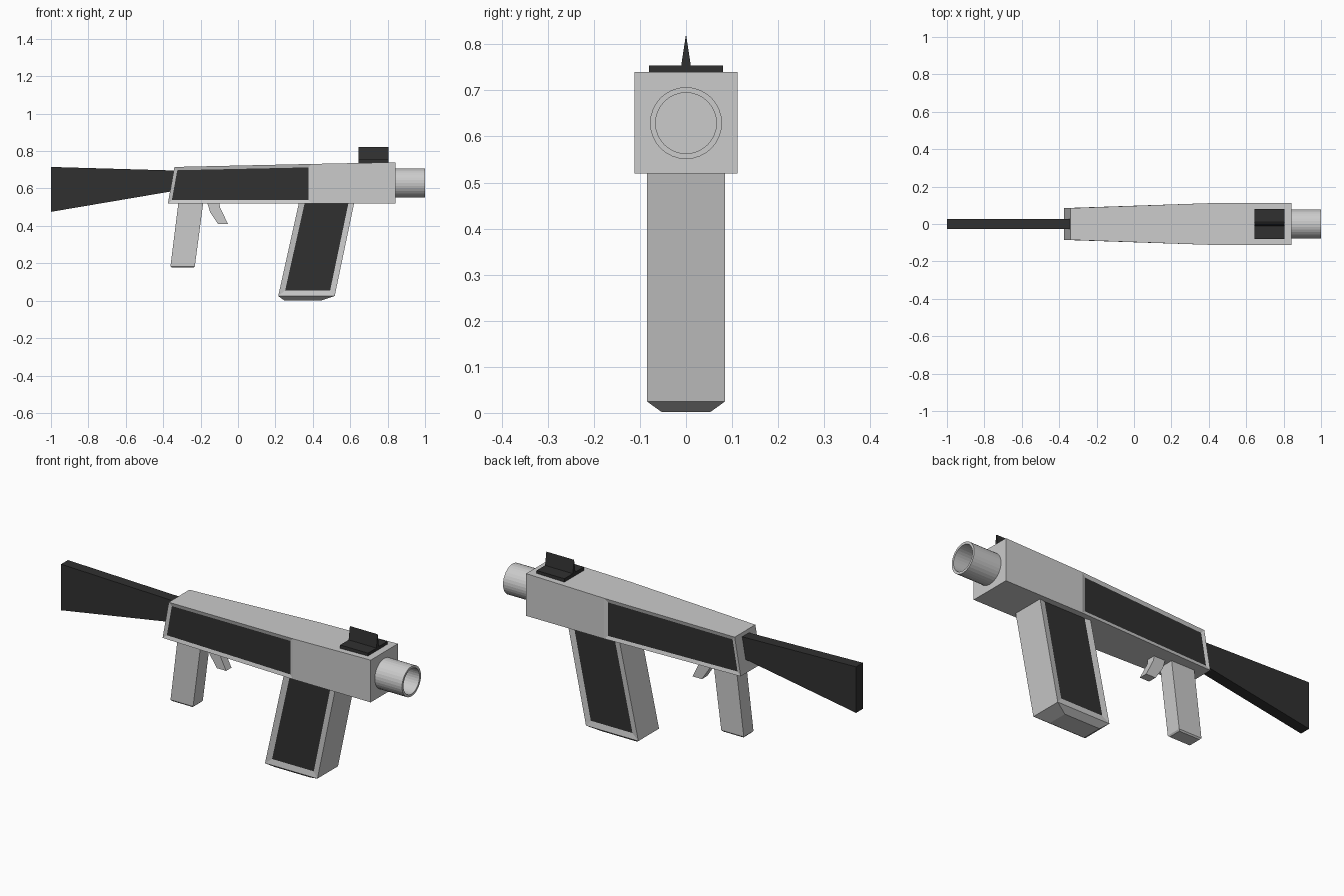
import bpy, bmesh
from math import cos, sin, tau

if "Cube" in bpy.data.objects:
    bpy.data.objects.remove(bpy.data.objects["Cube"])

dark = bpy.data.materials.new("dark_panel")
dark.diffuse_color = (0.03, 0.03, 0.03, 1)
dark.use_nodes = True
dark.node_tree.nodes["Principled BSDF"].inputs["Base Color"].default_value = dark.diffuse_color
grey = bpy.data.materials.new("grey_shell")
grey.diffuse_color = (0.8, 0.8, 0.8, 1)
grey.use_nodes = True
grey.node_tree.nodes["Principled BSDF"].inputs["Base Color"].default_value = grey.diffuse_color


def loft(name, rings, mats=(), inset=None, caps=True, closed=False):
    """Skin a series of rings; inset = (thickness, depth, face test) makes dark recessed panels."""
    bm = bmesh.new()
    vr = [[bm.verts.new(p) for p in r] for r in rings]
    n = len(vr[0])
    pairs = list(zip(vr, vr[1:])) + ([(vr[-1], vr[0])] if closed else [])
    for a, b in pairs:
        for i in range(n):
            j = (i + 1) % n
            bm.faces.new((a[i], a[j], b[j], b[i]))
    if caps and not closed:
        bm.faces.new(vr[0])
        bm.faces.new(vr[-1])
    bmesh.ops.recalc_face_normals(bm, faces=bm.faces)
    bm.normal_update()
    if inset:
        thick, depth, test = inset
        panels = [f for f in bm.faces if test(f)]
        bmesh.ops.inset_individual(bm, faces=panels, thickness=thick, depth=-depth,
                                   use_even_offset=True)
        for f in panels:
            f.material_index = 1
    me = bpy.data.meshes.new(name)
    bm.to_mesh(me)
    bm.free()
    for m in mats:
        me.materials.append(m)
    ob = bpy.data.objects.new(name, me)
    bpy.context.collection.objects.link(ob)
    return ob


def prism(name, profile, w, mats=()):
    """Side profile in x, z extruded to +-w in y."""
    return loft(name, [[(x, y, z) for x, z in profile] for y in (-w, w)], mats)


def section(xb, xt, zb, zt, w):
    """Upright cross-section of the body."""
    return [(xb, -w, zb), (xb, w, zb), (xt, w, zt), (xt, -w, zt)]


def slab(x0, x1, w, z):
    """Level cross-section of a magazine or grip."""
    return [(x0, -w, z), (x1, -w, z), (x1, w, z), (x0, w, z)]


# Body with recessed side panels
loft("body", [section(-0.375, -0.34, 0.52, 0.715, 0.085),
              section(0.394, 0.394, 0.52, 0.731, 0.111),
              section(0.843, 0.843, 0.52, 0.74, 0.112)], (grey, dark),
     (0.018, 0.005, lambda f: abs(f.normal.y) > 0.8 and f.calc_center_median().x < 0.3))

# Magazine with recessed side panels and chamfered base
loft("magazine", [slab(0.334, 0.629, 0.085, 0.56),
                  slab(0.215, 0.517, 0.085, 0.025),
                  slab(0.246, 0.449, 0.053, 0.002)], (grey, dark),
     (0.03, 0.005, lambda f: abs(f.normal.y) > 0.8))

# Grip
loft("grip", [slab(-0.318, -0.185, 0.04, 0.53),
              slab(-0.361, -0.231, 0.04, 0.184),
              slab(-0.355, -0.237, 0.034, 0.177)])

# Trigger
prism("trigger", [(-0.166, 0.53), (-0.1, 0.53), (-0.096, 0.497), (-0.053, 0.41),
                  (-0.107, 0.41), (-0.15, 0.475)], 0.022)

# Shoulder stock
prism("stock", [(-1, 0.475), (-0.34, 0.587), (-0.34, 0.696), (-1, 0.715)], 0.028, (dark,))

# Hollow barrel
N = 32
loft("barrel", [[(x, r * cos(tau * i / N), 0.629 + r * sin(tau * i / N)) for i in range(N)]
                for x, r in ((0.84, 0.078), (1, 0.078), (1, 0.066), (0.84, 0.066))],
     closed=True)

# Front sight: plate and sharp fin
prism("sight_base", [(0.645, 0.73), (0.805, 0.73), (0.805, 0.754), (0.645, 0.754)], 0.08, (dark,))
loft("sight_fin", [[(x, -0.011, 0.75), (x, 0.011, 0.75), (x, 0, 0.822)]
                   for x in (0.645, 0.805)], (dark,))
